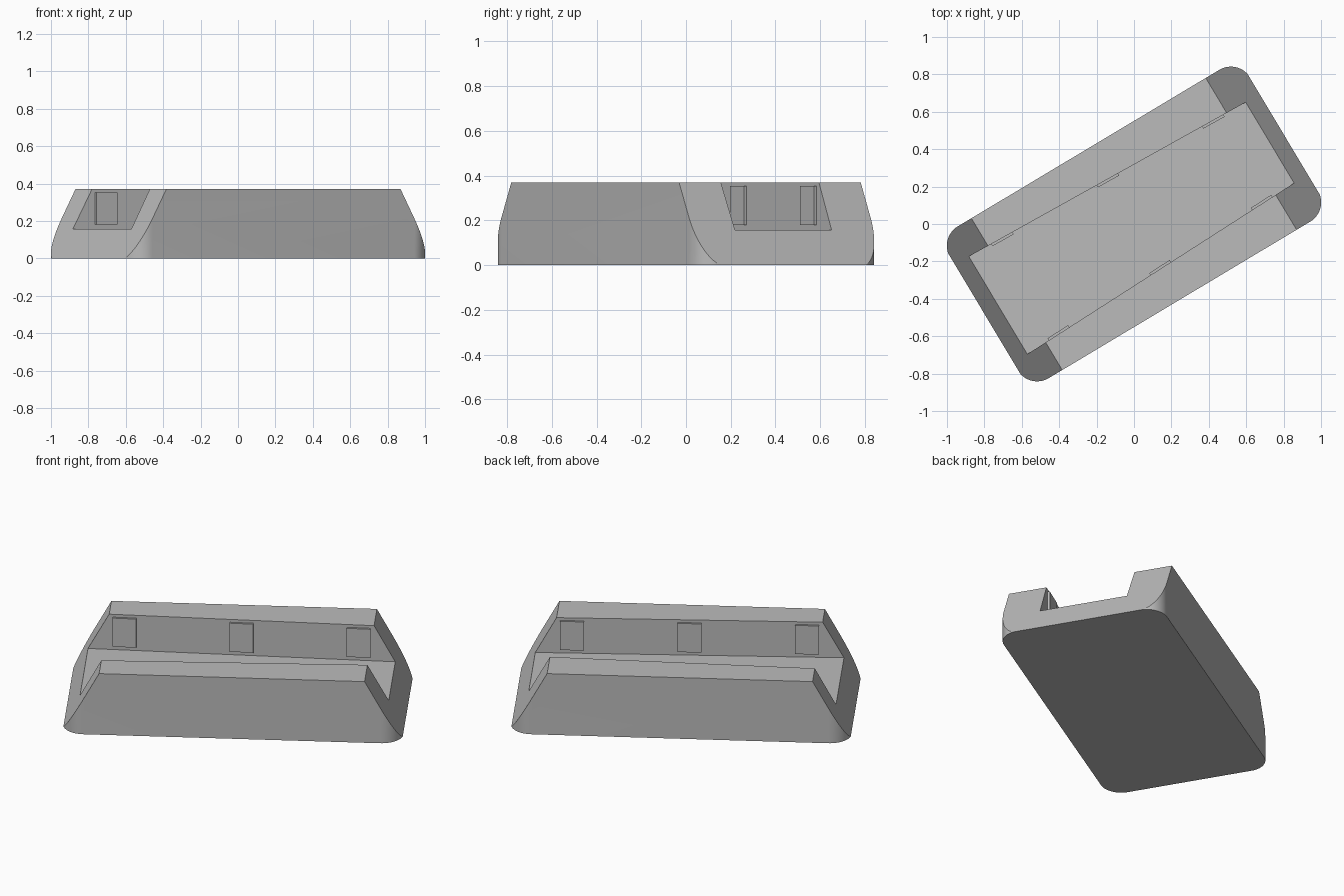
import bpy, bmesh, math
from mathutils import Matrix, Vector

if "Cube" in bpy.data.objects:
    bpy.data.objects.remove(bpy.data.objects["Cube"])

TURN = math.radians(30.9)
HALF_L, HALF_W, R, H = 0.935, 0.473, 0.12, 0.37   # block footprint and height
TOP_L, FLOOR = 0.73, 0.157                        # half length of the top, trough floor
ROT = Matrix.Rotation(TURN, 4, 'Z')

grey = bpy.data.materials.new("grey")
grey.diffuse_color = (0.5, 0.5, 0.5, 1)
grey.use_nodes = True
grey.node_tree.nodes["Principled BSDF"].inputs["Base Color"].default_value = grey.diffuse_color


def make(name, bm):
    bmesh.ops.recalc_face_normals(bm, faces=bm.faces)
    mesh = bpy.data.meshes.new(name)
    bm.to_mesh(mesh)
    bm.free()
    mesh.transform(ROT)
    mesh.materials.append(grey)
    ob = bpy.data.objects.new(name, mesh)
    bpy.context.collection.objects.link(ob)
    return ob


def prism(outline, z0, z1):
    bm = bmesh.new()
    face = bm.faces.new([bm.verts.new((x, y, z0)) for x, y in outline])
    ext = bmesh.ops.extrude_face_region(bm, geom=[face])
    verts = [g for g in ext["geom"] if isinstance(g, bmesh.types.BMVert)]
    bmesh.ops.translate(bm, verts=verts, vec=(0, 0, z1 - z0))
    return bm


def half_width(u):
    # trough narrows along its length
    return 0.278 - 0.031 * u


# block: rounded rectangle with both ends sliced at a slant
outline = []
for k, (sx, sy) in enumerate([(1, 1), (-1, 1), (-1, -1), (1, -1)]):
    for i in range(17):
        a = math.pi / 2 * (k + i / 16)
        outline.append((sx * (HALF_L - R) + R * math.cos(a), sy * (HALF_W - R) + R * math.sin(a)))
bm = prism(outline, 0, H)
for s in (1, -1):
    bmesh.ops.bisect_plane(bm, geom=bm.verts[:] + bm.edges[:] + bm.faces[:], dist=1e-5,
                           plane_co=(s * TOP_L, 0, H), plane_no=(s * H, 0, HALF_L - TOP_L - 0.002),
                           clear_outer=True)
    bmesh.ops.holes_fill(bm, edges=[e for e in bm.edges if e.is_boundary])
block = make("block", bm)

# trough: tapered channel open at both ends
wa, wb = half_width(-1.1), half_width(1.1)
cutter = make("trough_cutter", prism([(-1.1, -wa), (1.1, -wb), (1.1, wb), (-1.1, wa)], FLOOR, 0.6))
cutter.hide_render = True
bpy.context.view_layer.objects.active = block
block.select_set(True)
mod = block.modifiers.new("trough", 'BOOLEAN')
mod.operation, mod.object, mod.solver = 'DIFFERENCE', cutter, 'EXACT'
bpy.ops.object.modifier_apply(modifier=mod.name)
bpy.data.objects.remove(cutter)
bpy.ops.object.shade_smooth_by_angle(angle=math.radians(20))

# pads: three thin raised plates on each trough wall
for side, label in ((1, "back"), (-1, "front")):
    for n, u in enumerate((-0.645, 0, 0.645)):
        a, b = u - 0.065, u + 0.065
        pts = [(a, side * (half_width(a) + 0.004)), (b, side * (half_width(b) + 0.004)),
               (b, side * (half_width(b) - 0.013)), (a, side * (half_width(a) - 0.013))]
        make(f"{label}_pad_{n + 1}", prism(pts, 0.18, 0.353))
